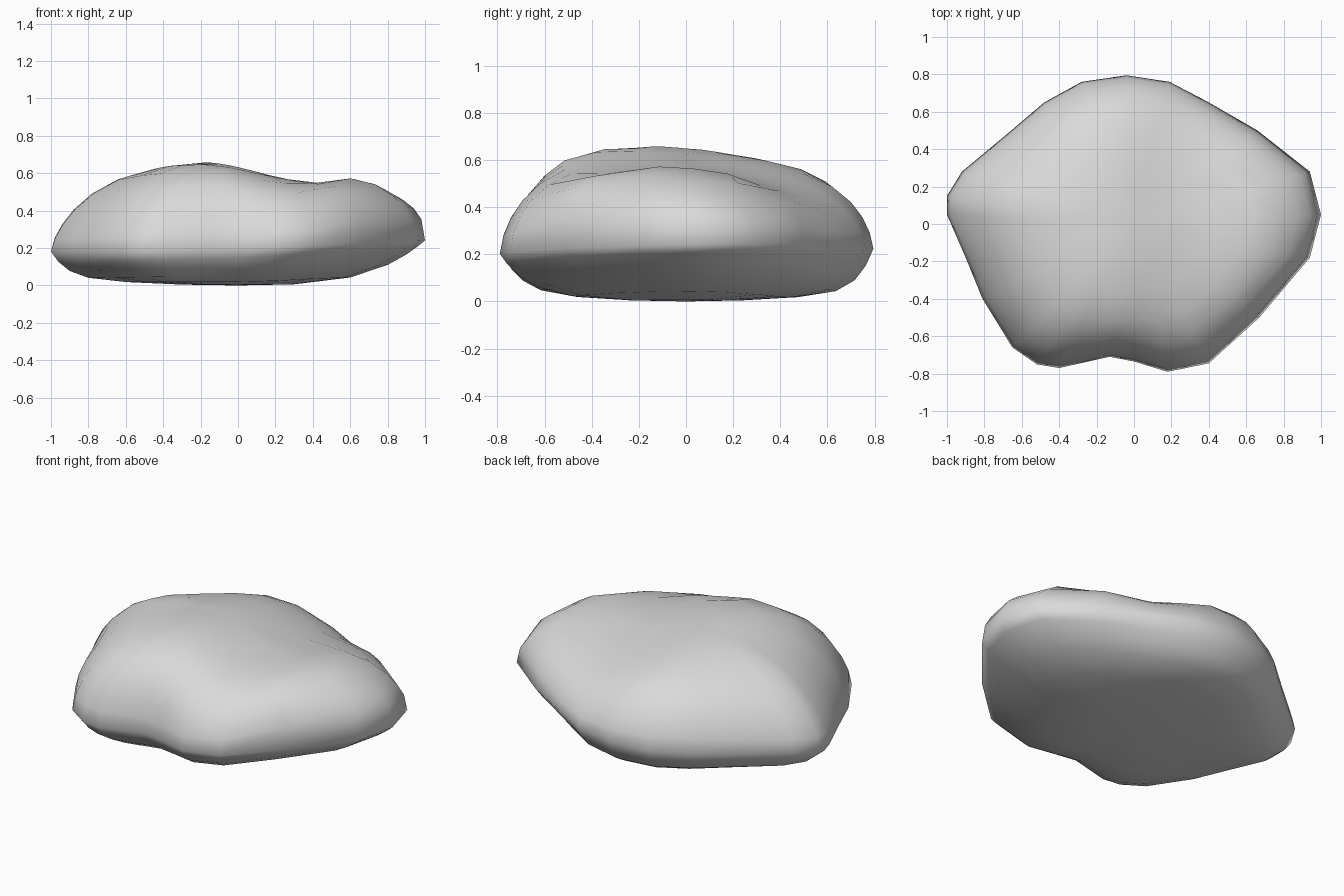
import bpy
import bmesh
from math import hypot

cube = bpy.data.objects.get("Cube")
if cube:
    bpy.data.objects.remove(cube, do_unlink=True)

# Widest outline of the boulder, anticlockwise from the right-hand tip
OUTLINE = [(1, .05), (.94, .28), (.66, .5), (.4, .65), (.19, .76), (-.04, .795),
           (-.28, .76), (-.48, .65), (-.68, .48), (-.92, .28), (-1, .15), (-1, .05),
           (-.9, -.18), (-.81, -.4), (-.65, -.66), (-.52, -.75), (-.4, -.77),
           (-.13, -.71), (0, -.735), (.18, -.79), (.4, -.745), (.67, -.5), (.94, -.18)]
UPPER = [.98, .94, .88, .78, .64, .45, .23]
LOWER = [.96, .9, .8, .6, .3]


def ease(a, b, v):
    t = min(1, max(0, (v - a) / (b - a)))
    return t * t * (3 - 2 * t)


def crown(x, y):
    """Height of the cap: a hump on one side, a shallow dip, then a low ridge."""
    hump = .66 - .11 * ease(-.2, .42, x)
    ridge = .03 * ease(.4, .65, x) - .07 * ease(.62, .95, x)
    return hump + ridge - .065 * ease(-.15, .55, y)


def surface_point(x, y, s, top):
    r = hypot(x, y)
    cx, cy = x / r, y / r
    right, left, back, front = max(0, cx), max(0, -cx), max(0, cy), max(0, -cy)
    waist = .21 + .03 * cx + .015 * cy
    px, py = x * s, y * s
    if top:
        # The front notch fades out towards the cap
        if y < 0:
            py -= .3 * s * (1 - s) * max(0, 1 - abs(x + .1) / .25)
        steep = (.95 * right ** 2 + .2 * back + .2 * front
                 - .4 * right * back + .25 * left * back)
        t = (1 - s ** (3 + 5 * steep)) ** (.7 - .3 * steep)
        return px, py, waist + t * (crown(px, py) - waist)
    power = 12 - 8 * right - 3 * front ** 2
    return px, py, .05 * s * s + (waist - .05) * s ** power


bm = bmesh.new()


def ring(s, top):
    return [bm.verts.new(surface_point(x, y, s, top)) for x, y in OUTLINE]


# Stack rings from the underside through the waist to the cap
rings = [ring(s, False) for s in reversed(LOWER)]
rings.append(ring(1, True))
rings += [ring(s, True) for s in UPPER]
n = len(OUTLINE)
for a, b in zip(rings, rings[1:]):
    for i in range(n):
        j = (i + 1) % n
        bm.faces.new((a[i], a[j], b[j], b[i]))

# Close both ends with a fan
low = bm.verts.new((0, 0, 0))
high = bm.verts.new((0, 0, crown(0, 0)))
for i in range(n):
    j = (i + 1) % n
    bm.faces.new((rings[0][j], rings[0][i], low))
    bm.faces.new((rings[-1][i], rings[-1][j], high))
bmesh.ops.recalc_face_normals(bm, faces=bm.faces)
for face in bm.faces:
    face.smooth = True

mesh = bpy.data.meshes.new("boulder")
bm.to_mesh(mesh)
bm.free()
boulder = bpy.data.objects.new("boulder", mesh)
bpy.context.collection.objects.link(boulder)

# Plain stone colour
stone = bpy.data.materials.new("stone grey")
stone.use_nodes = True
grey = (.7, .7, .7, 1)
stone.diffuse_color = grey
stone.node_tree.nodes["Principled BSDF"].inputs["Base Color"].default_value = grey
mesh.materials.append(stone)
